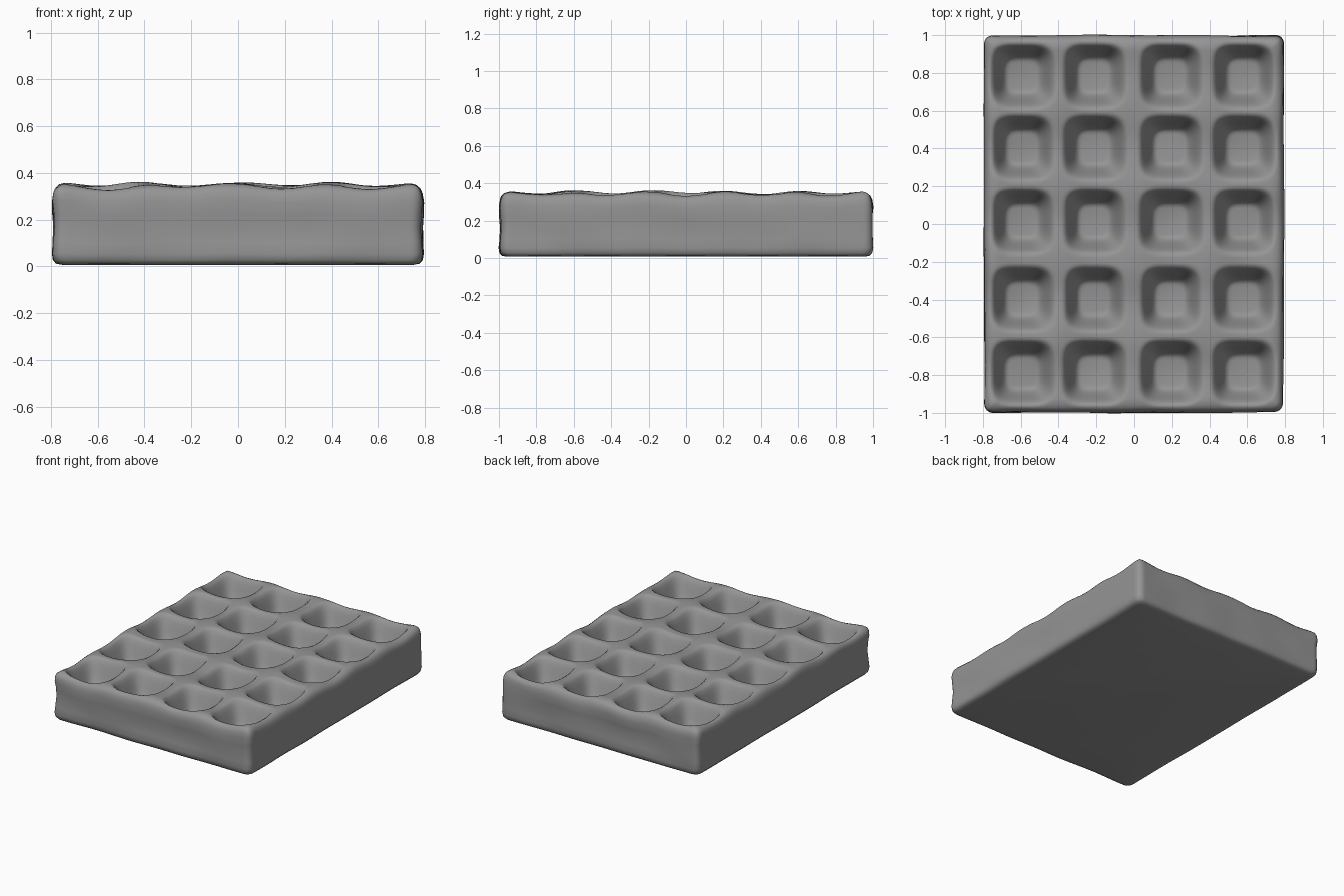
import bpy, bmesh, math
from mathutils import Vector, noise

if "Cube" in bpy.data.objects:
    bpy.data.objects.remove(bpy.data.objects["Cube"])

HX, HY = 0.767, 0.972          # half size of the top, before the rounded rim
NX, NY = 112, 140
COLS = [-0.59, -0.21, 0.195, 0.58]
ROWS = [0.785, 0.405, 0.015, -0.395, -0.785]
HALF_X, HALF_Y = 0.162, 0.17
DEPTH = 0.16


def wobble(x, y, z, amount):
    return amount * noise.noise(Vector((x * 3.1, y * 3.1, z * 3.1 + 4.0)))


def top_height(x, y):
    # ribs sag between the crossings, pockets are rounded squares with sloping walls
    cx = min(COLS, key=lambda c: abs(c - x))
    cy = min(ROWS, key=lambda c: abs(c - y))
    sag = 0.007 * (math.cos(2 * math.pi * (x - cx) / 0.39) +
                   math.cos(2 * math.pi * (y - cy) / 0.39))
    jitter = 1 + 0.08 * noise.noise(Vector((cx * 5, cy * 5, 1.3)))
    d = (abs((x - cx) / (HALF_X * jitter)) ** 4 + abs((y - cy) / HALF_Y) ** 4) ** 0.25
    t = min(1.0, max(0.0, (1.06 - d) / 0.58))
    t = t * t * (3 - 2 * t)
    # the outer rim falls away a little
    drop = max(0.0, 1 - min(HX - abs(x), HY - abs(y)) / 0.05)
    return 0.342 - sag - DEPTH * t - 0.012 * drop ** 2 + wobble(x, y, 0, 0.014)


def round_corner(x, y, hx, hy, r=0.045):
    # pull points in the four corners of the footprint onto a small arc
    ax, ay = abs(x) - (hx - r), abs(y) - (hy - r)
    if ax > 0 and ay > 0:
        k = max(ax, ay) / math.hypot(ax, ay)
        x = math.copysign(hx - r + ax * k, x)
        y = math.copysign(hy - r + ay * k, y)
    return x, y


bm = bmesh.new()

# pocketed top
grid = []
for j in range(NY + 1):
    row = []
    for i in range(NX + 1):
        x, y = round_corner(HX * (2 * i / NX - 1), HY * (2 * j / NY - 1), HX, HY)
        row.append(bm.verts.new((x, y, top_height(x, y))))
    grid.append(row)
for j in range(NY):
    for i in range(NX):
        bm.faces.new((grid[j][i], grid[j][i + 1], grid[j + 1][i + 1], grid[j + 1][i]))

# sides: rings of the outline following a slightly hollow, rounded profile
edge = ([(i, 0) for i in range(NX)] + [(NX, j) for j in range(NY)] +
        [(i, NY) for i in range(NX, 0, -1)] + [(0, j) for j in range(NY, 0, -1)])
upper = [grid[j][i] for i, j in edge]
rim = [v.co.z for v in upper]
profile = [(0.013, 0.965), (0.021, 0.91), (0.026, 0.82), (0.023, 0.65), (0.02, 0.48),
           (0.023, 0.30), (0.026, 0.16), (0.021, 0.08), (0.008, 0.035), (-0.02, 0.02)]
for out, level in profile:
    lower = []
    for (i, j), h in zip(edge, rim):
        hx, hy = HX + out, HY + out
        x, y = round_corner(hx * (2 * i / NX - 1), hy * (2 * j / NY - 1), hx, hy)
        w = 1 + wobble(x, y, level, 0.008)
        lower.append(bm.verts.new((x * w, y * w, h * level)))
    for k in range(len(edge)):
        n = (k + 1) % len(edge)
        bm.faces.new((upper[k], lower[k], lower[n], upper[n]))
    upper = lower

# flat underside
bm.faces.new(upper[::-1])
bmesh.ops.recalc_face_normals(bm, faces=bm.faces)

mesh = bpy.data.meshes.new("waffle")
bm.to_mesh(mesh)
bm.free()
waffle = bpy.data.objects.new("waffle", mesh)
bpy.context.collection.objects.link(waffle)
for p in mesh.polygons:
    p.use_smooth = True

# dark grey surface
grey = bpy.data.materials.new("dark_grey")
grey.diffuse_color = (0.3, 0.3, 0.3, 1)
grey.use_nodes = True
grey.node_tree.nodes["Principled BSDF"].inputs["Base Color"].default_value = grey.diffuse_color
mesh.materials.append(grey)
